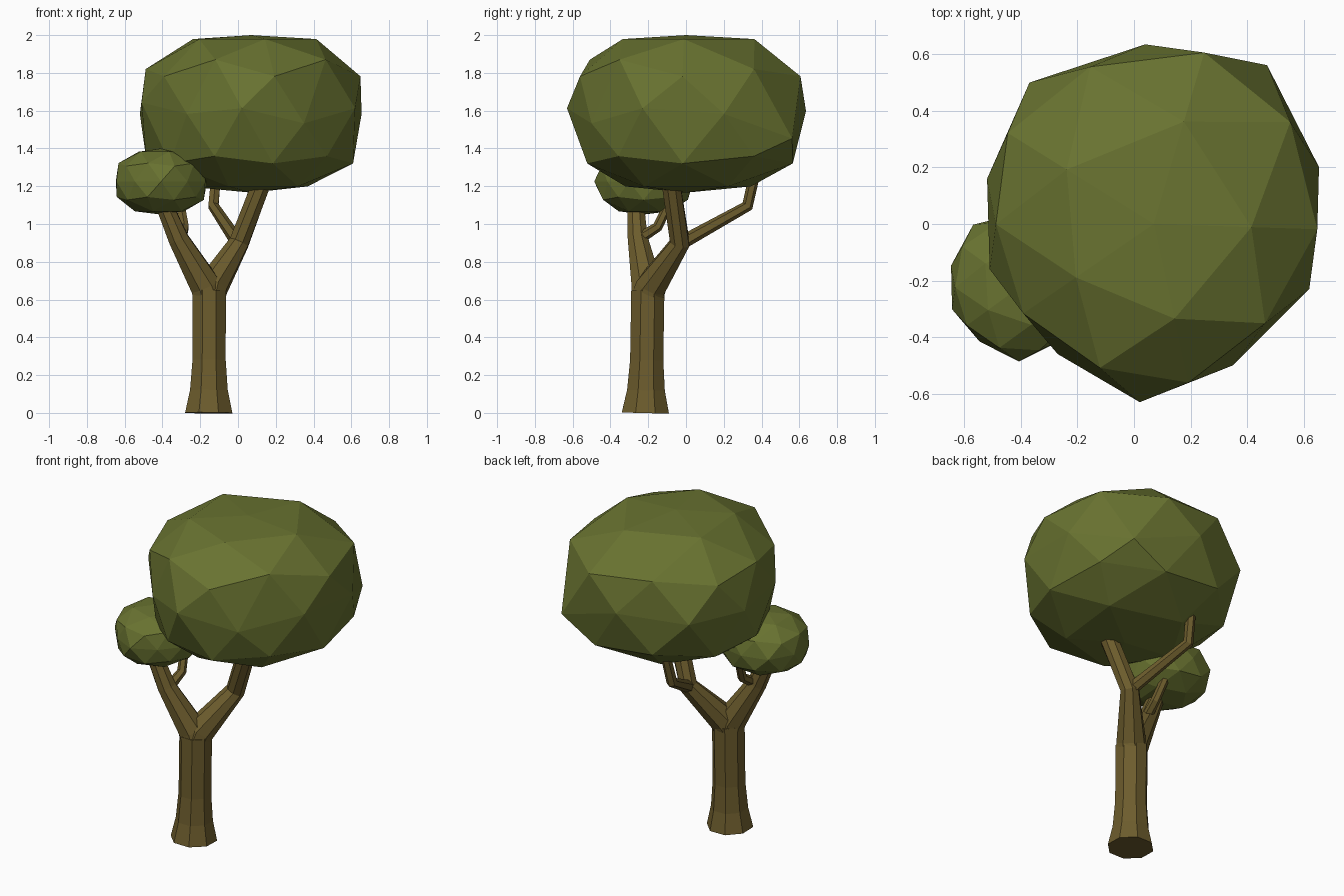
import bpy, bmesh, math
from mathutils import Vector

if "Cube" in bpy.data.objects:
    bpy.data.objects.remove(bpy.data.objects["Cube"])


def material(name, rgb):
    m = bpy.data.materials.new(name)
    m.diffuse_color = (*rgb, 1)
    m.use_nodes = True
    m.node_tree.nodes["Principled BSDF"].inputs["Base Color"].default_value = m.diffuse_color
    return m


bark = material("brown bark", (0.152, 0.108, 0.026))
leaf = material("olive leaves", (0.14, 0.17, 0.03))


def finish(bm, name, mat):
    bmesh.ops.recalc_face_normals(bm, faces=bm.faces)
    me = bpy.data.meshes.new(name)
    bm.to_mesh(me)
    bm.free()
    me.materials.append(mat)
    ob = bpy.data.objects.new(name, me)
    bpy.context.collection.objects.link(ob)
    return ob


def limb(name, points, radii, sides=8):
    """Capped faceted tube along a path, rings mitred at the bends."""
    pts = [Vector(p) for p in points]
    bm = bmesh.new()
    rings = []
    for i, p in enumerate(pts):
        a = (p - pts[i - 1]).normalized() if i else Vector()
        b = (pts[i + 1] - p).normalized() if i < len(pts) - 1 else Vector()
        t = (a + b).normalized()
        u = (Vector((1, 0, 0)) - t * t.x).normalized()
        v = t.cross(u)
        ring = []
        for k in range(sides):
            ang = 2 * math.pi * (k + 0.5) / sides
            ring.append(bm.verts.new(p + (u * math.cos(ang) + v * math.sin(ang)) * radii[i]))
        rings.append(ring)
    for r0, r1 in zip(rings, rings[1:]):
        for k in range(sides):
            n = (k + 1) % sides
            bm.faces.new((r0[k], r0[n], r1[n], r1[k]))
    bm.faces.new(rings[0][::-1])
    bm.faces.new(rings[-1])
    finish(bm, name, bark)


# uneven foliage outline every 36 degrees from 18: radius, twist in degrees, rise of the widest ring
OUTLINE = [0.618, 0.69, 0.636, 0.666, 0.611, 0.602, 0.572, 0.632, 0.573, 0.596]
TWIST = [1, 0.5, 2.7, 5.3, 2.8, -2.6, -0.5, -4.5, -6.8, -4.7]
RISE = [0, -0.13, 0.015, 0, 0, 0.06, 0, 0.03, -0.05, 0.03]


def sample(table, degrees):
    s = ((degrees - 18) / 36) % 10
    i, f = int(s) % 10, s - int(s)
    return table[i] * (1 - f) + table[(i + 1) % 10] * f


def foliage(name, centre, size, half_height, p, uneven):
    """Icosphere pushed to a boxier profile and an uneven plan outline."""
    bm = bmesh.new()
    bmesh.ops.create_icosphere(bm, subdivisions=2, radius=1)
    for v in bm.verts:
        r, z = math.hypot(v.co.x, v.co.y), v.co.z
        k = (r ** p + abs(z) ** p) ** (-1 / p)
        deg = math.degrees(math.atan2(v.co.y, v.co.x))
        rr = r * k * sample(OUTLINE, deg) * size
        h = z * k * half_height
        if uneven:
            if abs(z) < 0.1:                      # widest ring
                h += sample(RISE, deg)
            elif -0.6 < z < -0.3:                 # lower rings sag inward
                rr *= 0.965
                h -= 0.025
            elif 0.5 < z < 0.6 and v.co.y < -0.3:  # raised front shoulder
                rr *= 0.98
                h += 0.05
            elif 0.8 < z < 0.9:                   # flat crown
                h += 0.012
        ang = math.radians(deg + sample(TWIST, deg) * uneven)
        v.co = Vector(centre) + Vector((rr * math.cos(ang), rr * math.sin(ang), h))
    finish(bm, name, leaf)


# trunk with flared foot
limb("trunk",
     [(-0.155, -0.215, 0), (-0.154, -0.212, 0.12), (-0.153, -0.208, 0.28), (-0.152, -0.202, 0.65)],
     [0.135, 0.108, 0.095, 0.095])
# forked main branches
limb("right_branch",
     [(-0.15, -0.202, 0.62), (-0.135, -0.185, 0.67), (0.005, -0.032, 0.9), (0.137, -0.085, 1.25)],
     [0.09, 0.087, 0.056, 0.053])
limb("left_branch",
     [(-0.155, -0.204, 0.62), (-0.17, -0.207, 0.67), (-0.315, -0.255, 0.92), (-0.4, -0.268, 1.12)],
     [0.09, 0.087, 0.057, 0.047])
# thin side branches
limb("right_twig",
     [(0.0, -0.025, 0.9), (-0.13, 0.325, 1.095), (-0.115, 0.365, 1.27)],
     [0.037, 0.031, 0.029], 6)
limb("left_twig",
     [(-0.3, -0.245, 0.925), (-0.285, -0.15, 0.985), (-0.31, -0.08, 1.13)],
     [0.031, 0.027, 0.025], 6)
# foliage masses
foliage("large_foliage", (0.07, 0, 1.583), 1.0, 0.417, 2.8, 1)
foliage("small_foliage", (-0.407, -0.225, 1.225), 0.413, 0.175, 2.5, 0)
